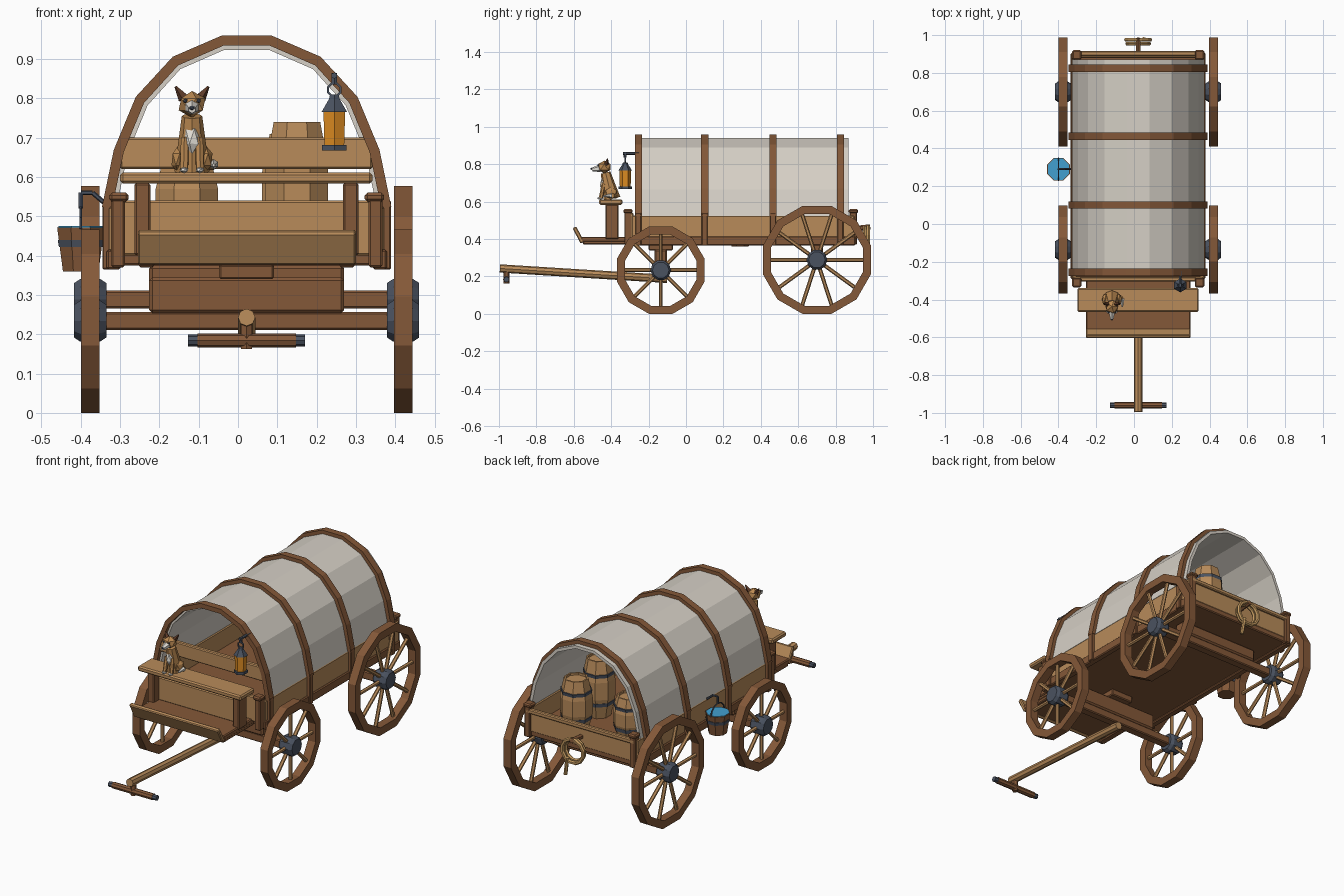
import bpy, bmesh, math
from mathutils import Vector, Matrix

if "Cube" in bpy.data.objects:
    bpy.data.objects.remove(bpy.data.objects["Cube"])

CX = 0.022  # wagon centre line


def mat(name, r, g, b):
    m = bpy.data.materials.new(name)
    m.diffuse_color = [((c / 255 + 0.055) / 1.055) ** 2.4 for c in (r, g, b)] + [1]
    m.use_nodes = True
    m.node_tree.nodes["Principled BSDF"].inputs["Base Color"].default_value = m.diffuse_color
    return m


TAN = mat("tan wood", 184, 139, 90)
BROWN = mat("brown wood", 132, 88, 56)
CANVAS = mat("canvas", 214, 208, 198)
IRON = mat("iron", 74, 82, 96)
AMBER = mat("amber glass", 222, 140, 34)
WATER = mat("water", 66, 160, 208)
ROPE = mat("rope", 196, 154, 96)
FUR = mat("tan fur", 188, 138, 82)
WHITE = mat("white fur", 226, 222, 214)
DARK = mat("dark fur", 92, 58, 40)


def finish(name, bm, m, bevel=0):
    bmesh.ops.recalc_face_normals(bm, faces=bm.faces)
    me = bpy.data.meshes.new(name)
    bm.to_mesh(me)
    bm.free()
    me.materials.append(m)
    ob = bpy.data.objects.new(name, me)
    bpy.context.collection.objects.link(ob)
    if bevel:
        mod = ob.modifiers.new("bevel", "BEVEL")
        mod.width, mod.segments = bevel, 1
    return ob


def box(name, x, y, z, m, bevel=0.005, tilt=0):
    """x, y, z are (min, max); tilt turns about the x axis."""
    c = Vector([(a + b) / 2 for a, b in (x, y, z)])
    s = [b - a for a, b in (x, y, z)]
    bm = bmesh.new()
    bmesh.ops.create_cube(bm, size=1, matrix=Matrix.Translation(c) @ Matrix.Rotation(tilt, 4, 'X') @ Matrix.Diagonal((*s, 1)))
    return finish(name, bm, m, bevel)


def rod(name, a, b, r, m, n=6, r2=None):
    a, b = Vector(a), Vector(b)
    d = b - a
    bm = bmesh.new()
    bmesh.ops.create_cone(bm, cap_ends=True, segments=n, radius1=r, radius2=r if r2 is None else r2, depth=d.length,
                          matrix=Matrix.Translation((a + b) / 2) @ d.to_track_quat('Z', 'Y').to_matrix().to_4x4())
    return finish(name, bm, m)


def lathe(name, prof, n, M, m, loop=False):
    """Turn (radius, height) points round z, then place with matrix M."""
    bm = bmesh.new()
    rings = [[bm.verts.new(M @ Vector((r * math.cos((i + .5) * math.tau / n), r * math.sin((i + .5) * math.tau / n), h)))
              for i in range(n)] for r, h in prof]
    for j in range(len(rings) if loop else len(rings) - 1):
        p, q = rings[j], rings[(j + 1) % len(rings)]
        for i in range(n):
            k = (i + 1) % n
            bm.faces.new((p[i], p[k], q[k], q[i]))
    if not loop:
        bm.faces.new(rings[0])
        bm.faces.new(rings[-1])
    return finish(name, bm, m)


def ball(name, c, s, m, tilt=0, sub=1):
    bm = bmesh.new()
    bmesh.ops.create_icosphere(bm, subdivisions=sub, radius=1, matrix=Matrix.Translation(c) @ Matrix.Rotation(tilt, 4, 'X') @ Matrix.Diagonal((*s, 1)))
    return finish(name, bm, m)


def at(*p):
    return Matrix.Translation(p)


# Arched cover and hoops, sharing one half profile
HALF = [(.368, .524), (.338, .669), (.282, .804), (.188, .906), (.063, .96)]
ARCH = HALF + [(-x, z) for x, z in reversed(HALF)]


def inset(d):
    out = []
    for x, z in ARCH:
        v = Vector((x, max(z - .6, 0)))
        v -= v.normalized() * d
        out.append((v.x, z if z < .6 else v.y + .6))
    return out


def arch(name, d0, d1, y0, y1, m):
    bm = bmesh.new()
    A, B = inset(d0), inset(d1)
    cols = [[bm.verts.new((CX + x, y, z)) for x, y, z in
             ((a[0], y0, a[1]), (a[0], y1, a[1]), (b[0], y1, b[1]), (b[0], y0, b[1]))] for a, b in zip(A, B)]
    for p, q in zip(cols, cols[1:]):
        for i in range(4):
            k = (i + 1) % 4
            bm.faces.new((p[i], p[k], q[k], q[i]))
    bm.faces.new(cols[0])
    bm.faces.new(cols[-1])
    finish(name, bm, m)


arch("canvas_cover", .02, .037, -.25, .87, CANVAS)
for y in (-.255, .1, .465, .825):
    arch("cover_hoop", 0, .026, y - .019, y + .019, BROWN)

# Wagon bed
box("bed_floor", (CX - .34, CX + .34), (-.28, .9), (.375, .42), BROWN)
box("front_board", (CX - .345, CX + .345), (-.305, -.28), (.4, .54), TAN)
box("tail_board", (CX - .345, CX + .345), (.88, .902), (.4, .525), TAN)
box("tail_rail", (CX - .34, CX + .34), (.89, .915), (.505, .53), TAN)
for s in (-1, 1):
    def side(a, b, s=s):
        return tuple(sorted((CX + s * a, CX + s * b)))
    box("side_board", side(.325, .35), (-.29, .9), (.41, .525), TAN)
    box("side_rail", side(.32, .357), (-.29, .905), (.365, .415), BROWN)
    for y in (-.255, .1, .465, .825):
        box("side_stake", side(.345, .367), (y - .016, y + .016), (.365, .54), BROWN, .003)
    for y in (-.31, .895):
        box("corner_post", side(.31, .345), (y - .02, y + .02), (.37, .545), BROWN)
        box("post_cap", side(.3, .35), (y - .025, y + .025), (.537, .56), BROWN, .007)
    # Seat and footboard brackets
    box("seat_support", side(.245, .285), (-.43, -.36), (.4, .585), BROWN)
    box("foot_bracket", side(.235, .275), (-.55, -.28), (.37, .4), BROWN)

# Driver's seat and footboard
box("seat", (-.3, .342), (-.465, -.34), (.583, .612), TAN, .007)
box("seat_backrest", (-.3, .342), (-.27, -.243), (.62, .7), TAN)
box("foot_floor", (-.255, .3), (-.56, -.28), (.385, .412), BROWN)
box("foot_board", (-.255, .3), (-.586, -.564), (.375, .468), TAN, .005, math.radians(28))
box("seat_riser", (-.24, .285), (-.385, -.365), (.41, .54), TAN)

# Wheels, hubs and spokes
for y, r, count in ((-.135, .2335, 8), (.7, .2885, 10)):
    for s in (-1, 1):
        M = at(CX + s * .398, y, r) @ Matrix.Rotation(math.pi / 2, 4, 'Y')
        k = 1 / math.cos(math.pi / 12)
        lathe("wheel_rim", [(r * k, -.0235), (r * k, .0235), ((r - .043) * k, .0235), ((r - .043) * k, -.0235)], 12, M, BROWN, True)
        lathe("wheel_hub", [(.044, -.041), (.055, -.025), (.055, .025), (.044, .041)], 10, M, IRON)
        for i in range(count):
            a = i * math.tau / count
            d = Vector((0, math.cos(a), math.sin(a)))
            c = Vector((CX + s * .398, y, r))
            rod("wheel_spoke", c + d * .04, c + d * (r - .03), .0105, TAN)
    box("axle", (CX - .37, CX + .37), (y - .025, y + .025), (r - .023, r + .023), BROWN)
    box("axle_bolster", (CX - .248, CX + .248), (y - .033, y + .033), (r + .02, .345 if y < 0 else .375), BROWN, .008)
box("turning_block", (CX - .07, CX + .07), (-.2, -.07), (.34, .378), BROWN)

# Tongue and crossbar
rod("tongue", (CX, -.1, .187), (CX, -.995, .243), .022, TAN, 8)
rod("crossbar", (CX - .125, -.96, .184), (CX + .125, -.96, .184), .018, BROWN, 8)
rod("crossbar_pin", (CX, -.96, .163), (CX, -.96, .24), .016, BROWN)
for s in (-1, 1):
    rod("crossbar_tip", (CX + s * .12, -.96, .184), (CX + s * .149, -.96, .184), .015, IRON, 8)

# Barrels
for x, y, h in ((.14, .775, .29), (.15, .56, .32), (-.13, .69, .23)):
    lathe("barrel", [(.064, 0), (.086, h * .35), (.086, h * .65), (.064, h), (.055, h), (.055, h - .012)], 8, at(x, y, .42), TAN)
    for t in (.25, .75):
        lathe("barrel_band", [(.081, h * t - .01), (.084, h * t + .01), (.07, h * t + .01), (.07, h * t - .01)], 8, at(x, y, .42), IRON, True)

# Water bucket on a hook
B = at(-.4, .29, .36)
lathe("bucket", [(.049, 0), (.065, .112), (.056, .112), (.05, .09)], 8, B, BROWN)
lathe("bucket_band", [(.06, .062), (.0635, .08), (.05, .08), (.05, .062)], 8, B, IRON, True)
lathe("bucket_water", [(.061, .108), (.061, .115)], 8, B, WATER)
pts = [(-.4, .29 + .06 * math.cos(i * math.pi / 6), .468 + .055 * math.sin(i * math.pi / 6)) for i in range(7)]
for a, b in zip(pts, pts[1:]):
    rod("bucket_handle", a, b, .004, IRON)
pts = [(-.4, .29, .52), (-.4, .29, .56), (-.37, .29, .56), (-.335, .29, .53)]
for a, b in zip(pts, pts[1:]):
    rod("bucket_hook", a, b, .006, IRON)

# Rope coil on the tail board
for y, R in ((.955, .06), (.975, .066)):
    lathe("rope_coil", [(R + .011 * math.cos(i * math.tau / 6), .011 * math.sin(i * math.tau / 6)) for i in range(6)], 12,
          at(CX, y, .402) @ Matrix.Rotation(math.pi / 2, 4, 'X'), ROPE, True)
rod("rope_end", (CX + .03, .98, .36), (CX + .045, .975, .26), .01, ROPE)
rod("rope_peg", (CX, .89, .455), (CX, .985, .465), .014, BROWN)

# Hanging lantern
LX, LY = .245, -.325
L = at(LX, LY, 0)
lathe("lantern_base", [(.036, .668), (.036, .682)], 6, L, IRON)
lathe("lantern_glass", [(.029, .68), (.032, .77)], 6, L, AMBER)
lathe("lantern_roof", [(.037, .766), (.016, .798), (.012, .81)], 6, L, IRON)
lathe("lantern_ring", [(.02, -.004), (.02, .004), (.014, .004), (.014, -.004)], 8, at(LX, LY, .822) @ Matrix.Rotation(math.pi / 2, 4, 'X'), IRON, True)
rod("lantern_rod", (LX, LY, .835), (LX, LY, .865), .008, IRON)
rod("lantern_arm", (LX, LY - .012, .858), (LX, -.25, .858), .008, IRON)

# Small sitting animal
X = -.117
rod("animal_body", (X, -.395, .615), (X, -.43, .755), .045, FUR, 8, .026)
ball("animal_chest", (X, -.438, .7), (.022, .022, .042), WHITE, -.2)
ball("animal_head", (X, -.437, .785), (.038, .04, .034), FUR)
rod("animal_snout", (X, -.46, .778), (X, -.502, .772), .02, WHITE, 6, .01)
ball("animal_nose", (X, -.504, .776), (.008, .007, .006), IRON)
rod("animal_tail", (X + .01, -.375, .63), (X + .055, -.395, .632), .014, FUR)
rod("animal_tail_tip", (X + .055, -.395, .632), (X + .055, -.44, .63), .013, WHITE, 6, .004)
for s in (-1, 1):
    ball("animal_haunch", (X + s * .036, -.4, .645), (.018, .035, .034), FUR)
    rod("animal_leg", (X + s * .018, -.44, .7), (X + s * .02, -.455, .62), .011, FUR)
    ball("animal_paw", (X + s * .02, -.46, .618), (.012, .016, .008), WHITE)
    rod("animal_ear", (X + s * .022, -.425, .8), (X + s * .042, -.42, .83), .014, DARK, 4, .003)
    ball("animal_eye", (X + s * .017, -.469, .794), (.006, .005, .006), IRON)
